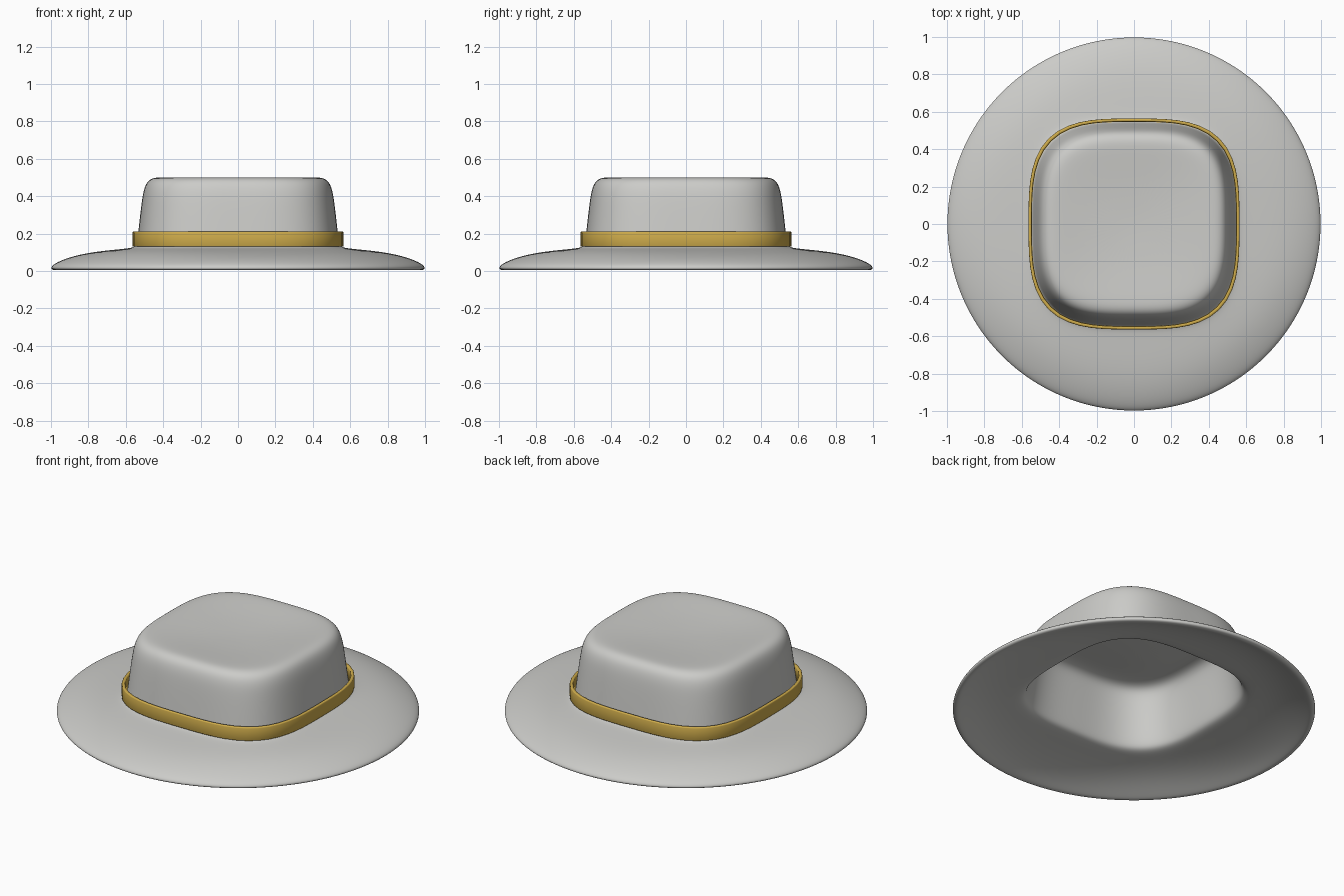
import bpy
import bmesh
import math

cube = bpy.data.objects.get("Cube")
if cube:
    bpy.data.objects.remove(cube, do_unlink=True)


def make_material(name, colour):
    mat = bpy.data.materials.new(name)
    mat.use_nodes = True
    mat.diffuse_color = colour
    mat.node_tree.nodes["Principled BSDF"].inputs["Base Color"].default_value = colour
    return mat


def outline(radius, z, power, count=64):
    """Ring of points: power 2 is a circle, higher values a rounded square."""
    points = []
    for i in range(count):
        a = math.tau * i / count
        c, s = math.cos(a), math.sin(a)
        r = radius * (abs(c) ** power + abs(s) ** power) ** (-1 / power)
        points.append((r * c, r * s, z))
    return points


def loft(name, profile, mat, closed=False):
    bm = bmesh.new()
    rings = [[bm.verts.new(p) for p in outline(*row)] for row in profile]
    pairs = list(zip(rings, rings[1:]))
    if closed:
        pairs.append((rings[-1], rings[0]))
    for low, high in pairs:
        for i in range(len(low)):
            j = (i + 1) % len(low)
            bm.faces.new((low[i], low[j], high[j], high[i]))
    bmesh.ops.remove_doubles(bm, verts=bm.verts, dist=0.0001)
    bmesh.ops.recalc_face_normals(bm, faces=bm.faces)
    mesh = bpy.data.meshes.new(name)
    bm.to_mesh(mesh)
    bm.free()
    mesh.materials.append(mat)
    obj = bpy.data.objects.new(name, mesh)
    bpy.context.collection.objects.link(obj)
    for poly in mesh.polygons:
        poly.use_smooth = True
    return obj


felt = make_material("light grey felt", (0.6, 0.6, 0.58, 1))
gold = make_material("gold band", (0.62, 0.41, 0.07, 1))

SQ = 3.3  # roundness of the crown

# Hat shell: inside of the crown, under the brim, round the rim, up to the top
hat = loft("hat_shell", [
    (0, 0.45, 2), (0.2, 0.455, 2.3), (0.36, 0.47, 3), (0.43, 0.465, SQ),
    (0.465, 0.44, SQ), (0.48, 0.39, SQ), (0.5, 0.25, SQ), (0.515, 0.14, SQ),
    (0.53, 0.11, SQ), (0.57, 0.098, 3.1), (0.68, 0.086, 2.6), (0.8, 0.065, 2.2),
    (0.9, 0.037, 2), (0.96, 0.01, 2), (0.98, 0.003, 2), (0.998, 0.008, 2),
    (1.001, 0.02, 2), (0.985, 0.038, 2), (0.93, 0.064, 2), (0.84, 0.09, 2.1),
    (0.73, 0.107, 2.4), (0.61, 0.118, 2.9), (0.555, 0.125, SQ), (0.54, 0.145, SQ),
    (0.534, 0.2, SQ), (0.523, 0.3, SQ), (0.512, 0.39, SQ), (0.502, 0.44, SQ),
    (0.485, 0.48, SQ), (0.45, 0.501, SQ), (0.39, 0.499, 3), (0.22, 0.483, 2.4),
    (0, 0.476, 2)], felt)
smooth = hat.modifiers.new("smooth", "SUBSURF")
smooth.levels = smooth.render_levels = 2

# Band standing just clear of the crown
band = loft("hat_band", [
    (0.545, 0.13, SQ), (0.562, 0.13, SQ), (0.564, 0.135, SQ),
    (0.564, 0.205, SQ), (0.562, 0.21, SQ), (0.549, 0.21, SQ),
    (0.547, 0.205, SQ)], gold, closed=True)
